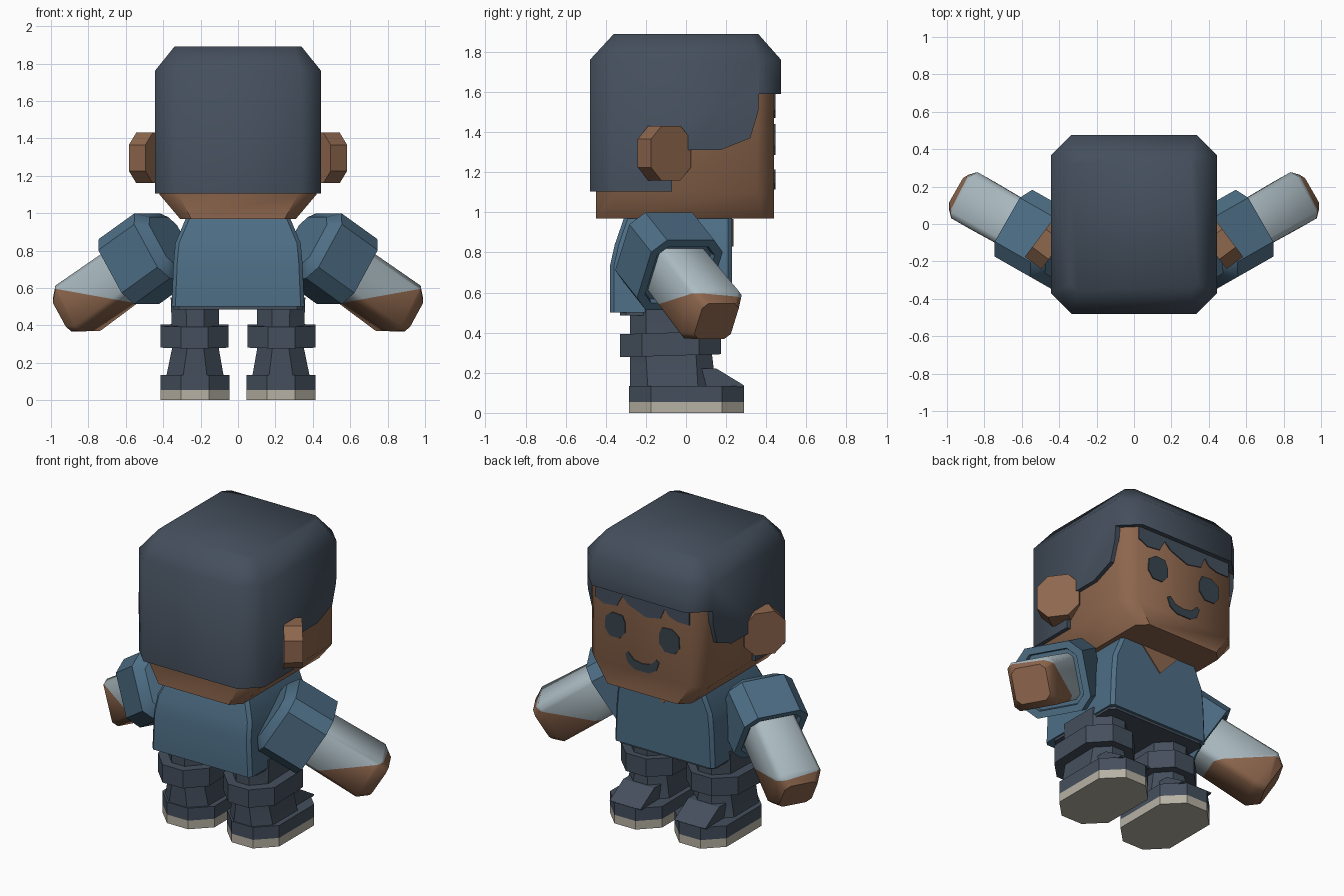
import bpy, bmesh, math
from mathutils import Vector, Matrix

if "Cube" in bpy.data.objects:
    bpy.data.objects.remove(bpy.data.objects["Cube"])


def material(name, rgb):
    m = bpy.data.materials.new(name)
    m.diffuse_color = (*rgb, 1)
    m.use_nodes = True
    m.node_tree.nodes["Principled BSDF"].inputs["Base Color"].default_value = m.diffuse_color
    return m


SLATE = material("dark slate", (0.058, 0.078, 0.108))
SKIN = material("brown skin", (0.27, 0.135, 0.075))
SHIRT = material("dusty blue", (0.075, 0.155, 0.235))
GREY = material("pale grey", (0.41, 0.50, 0.54))
SOLE = material("warm beige", (0.47, 0.44, 0.37))
FEATURE = material("face slate", (0.04, 0.06, 0.078))


def octagon(x0, x1, y0, y1, z, c, back=None):
    """Rectangle with cut corners at height z; 'back' sets the cut on the -y side."""
    b = c if back is None else back
    pts = [(x0 + b, y0), (x1 - b, y0), (x1, y0 + b), (x1, y1 - c),
           (x1 - c, y1), (x0 + c, y1), (x0, y1 - c), (x0, y0 + b)]
    return [Vector((x, y, z)) for x, y in pts]


def skin_rings(rings):
    """Closed solid through a stack of equal-length rings."""
    bm = bmesh.new()
    loops = [[bm.verts.new(p) for p in r] for r in rings]
    n = len(loops[0])
    for a, b in zip(loops, loops[1:]):
        for i in range(n):
            j = (i + 1) % n
            bm.faces.new((a[i], a[j], b[j], b[i]))
    bm.faces.new(loops[0][::-1])
    bm.faces.new(loops[-1])
    return bm


def finish(name, bm, mats, angle=30, side=1):
    if side < 0:
        bmesh.ops.transform(bm, matrix=Matrix.Scale(-1, 4, (1, 0, 0)), verts=bm.verts)
    bmesh.ops.recalc_face_normals(bm, faces=bm.faces)
    me = bpy.data.meshes.new(name)
    bm.to_mesh(me)
    bm.free()
    for m in mats:
        me.materials.append(m)
    ob = bpy.data.objects.new(name, me)
    bpy.context.collection.objects.link(ob)
    smooth(ob, angle)
    return ob


def smooth(ob, angle):
    bpy.ops.object.select_all(action='DESELECT')
    ob.select_set(True)
    bpy.context.view_layer.objects.active = ob
    bpy.ops.object.shade_smooth_by_angle(angle=math.radians(angle))


def solid(name, rings, mat, angle=30, side=1):
    return finish(name, skin_rings(rings), [mat], angle, side)


def side_prism(profile, x0, x1):
    return [[Vector((x, y, z)) for y, z in profile] for x in (x0, x1)]


def plate(name, pts, y, mat, thick=0.006):
    """Thin painted detail lying on a surface that faces +y."""
    return solid(name, [[Vector((x, yy, z)) for x, z in pts] for yy in (y - 0.002, y + thick)], mat)


# Head: cut vertical corners, narrower chin
solid("head", [octagon(-.31, .31, -.45, .44, .97, .06),
               octagon(-.42, .42, -.45, .44, 1.10, .085, .10),
               octagon(-.42, .42, -.45, .44, 1.70, .085, .10)], SKIN, 46)

# Hair: cut-corner block with the face opening carved out
hair = solid("hair", [octagon(-.445, .445, -.48, .475, 1.105, .11),
                      octagon(-.445, .445, -.48, .475, 1.76, .11),
                      octagon(-.34, .34, -.36, .36, 1.89, .04)], SLATE, 60)
opening = [(-.07, 1.0), (-.07, 1.17), (0, 1.31), (.17, 1.31), (.32, 1.37),
           (.36, 1.50), (.365, 1.59), (.6, 1.59), (.6, 1.0)]
cutter = solid("hair_opening_cutter", side_prism(opening, -.6, .6), SLATE)
mod = hair.modifiers.new("opening", 'BOOLEAN')
mod.operation, mod.solver, mod.object = 'DIFFERENCE', 'EXACT', cutter
bpy.context.view_layer.objects.active = hair
bpy.ops.object.modifier_apply(modifier=mod.name)
bpy.data.objects.remove(cutter)
smooth(hair, 60)

# Jagged fringe painted on the forehead
fringe = [(-.335, 1.60), (-.335, 1.50), (-.25, 1.50), (-.19, 1.52), (-.16, 1.56), (-.13, 1.49),
          (-.03, 1.47), (.05, 1.50), (.10, 1.52), (.14, 1.56), (.18, 1.49), (.27, 1.48),
          (.335, 1.51), (.335, 1.60)]
plate("fringe", fringe, .44, SLATE)

# Face details
eye = [(-.05, .075), (.02, .08), (.07, .045), (.075, -.03), (.04, -.075), (-.03, -.075),
       (-.07, -.03), (-.07, .03)]
for s, tag in ((1, "right"), (-1, "left")):
    plate(tag + "_eye", [(s * (.19 + x), 1.36 + z) for x, z in eye], .44, FEATURE)
smile = [(-.12, 1.20), (-.10, 1.215), (-.06, 1.175), (0, 1.165), (.06, 1.175), (.10, 1.215),
         (.12, 1.20), (.10, 1.145), (.05, 1.115), (-.05, 1.115), (-.10, 1.145)]
plate("smile", smile, .44, FEATURE)

# Neck, torso with open collar, hips
solid("neck", [octagon(-.16, .16, -.2, .11, .9, .05), octagon(-.16, .16, -.2, .11, 1.01, .05)], SHIRT)
solid("torso", [octagon(-.355, .355, -.38, .23, .50, .02),
                octagon(-.345, .345, -.38, .23, .73, .02),
                octagon(-.335, .335, -.355, .23, .84, .02),
                octagon(-.28, .28, -.31, .23, .97, .02)], SHIRT)
solid("hips", [octagon(-.345, .345, -.33, .215, .485, .03),
               octagon(-.345, .345, -.33, .215, .56, .03)], SLATE)
plate("collar_opening", [(-.13, .968), (0, .83), (.13, .968)], .23, SKIN)

# Arm frame: axis runs from the shoulder to the fist
END = Vector((.90, .15, .46))
AXIS = Vector((.737, .42, -.53)).normalized()
ACROSS = Vector((0, 0, 1)).cross(AXIS).normalized()
UP = AXIS.cross(ACROSS)


def arm_ring(back, half, c):
    """Cut-corner ring around the arm axis, 'back' units up from the fist."""
    o = END - AXIS * back
    return [o + ACROSS * p.x + UP * p.y for p in octagon(-half, half, -half, half, 0, c)]


for s, tag in ((1, "right"), (-1, "left")):
    # Ear: octagonal disc turned outward and forward
    c, n, t = Vector((.508, -.075, 1.295)), Vector((.8, .6, 0)), Vector((.6, -.8, 0))
    disc = []
    for d in (-.11, 0):
        disc.append([c + n * d + t * p.x + Vector((0, 0, p.y))
                     for p in octagon(-.125, .125, -.135, .135, 0, .065)])
    solid(tag + "_ear", disc, SKIN, 30, s)

    # Sleeve with recessed cuff end
    solid(tag + "_sleeve", [arm_ring(.74, .15, .05), arm_ring(.69, .205, .07),
                            arm_ring(.43, .205, .07), arm_ring(.43, .165, .05),
                            arm_ring(.46, .16, .05)], SHIRT, 30, s)

    # Forearm: pale upper part, brown fist and underside
    bm = skin_rings([arm_ring(.6, .135, .03), arm_ring(.06, .142, .03), arm_ring(-.005, .105, .03)])
    cut_p, cut_n = Vector((0, 0, .42)), Vector((-.18, 0, 1))
    bmesh.ops.bisect_plane(bm, geom=bm.verts[:] + bm.edges[:] + bm.faces[:],
                           plane_co=cut_p, plane_no=cut_n)
    for f in bm.faces:
        f.material_index = int((f.calc_center_median() - cut_p).dot(cut_n) > 0)
    finish(tag + "_forearm", bm, [SKIN, GREY], 50, s)

    # Trouser leg and its loose band
    solid(tag + "_leg", [octagon(.075, .385, -.28, .15, .12, .09),
                         octagon(.105, .35, -.28, .13, .29, .08),
                         octagon(.10, .36, -.28, .14, .55, .08)], SLATE, 30, s)
    band = [octagon(.05, .415, -.33, .175, z, .11) for z in (.285, .40)]
    for ring in band:
        for p in ring:
            p.z += .03 * (p.y + .08)
    solid(tag + "_leg_band", band, SLATE, 30, s)

    # Shoe with sloping toe, and sole
    solid(tag + "_shoe", [octagon(.045, .415, -.285, .29, .055, .11),
                          octagon(.045, .415, -.285, .29, .135, .11)], SLATE, 30, s)
    toe = [(-.05, .13), (.28, .13), (.29, .137), (.15, .222), (-.05, .222)]
    solid(tag + "_shoe_toe", side_prism(toe, .12, .34), SLATE, 30, s)
    solid(tag + "_sole", [octagon(.045, .415, -.285, .29, 0, .11),
                          octagon(.045, .415, -.285, .29, .055, .11)], SOLE, 30, s)
